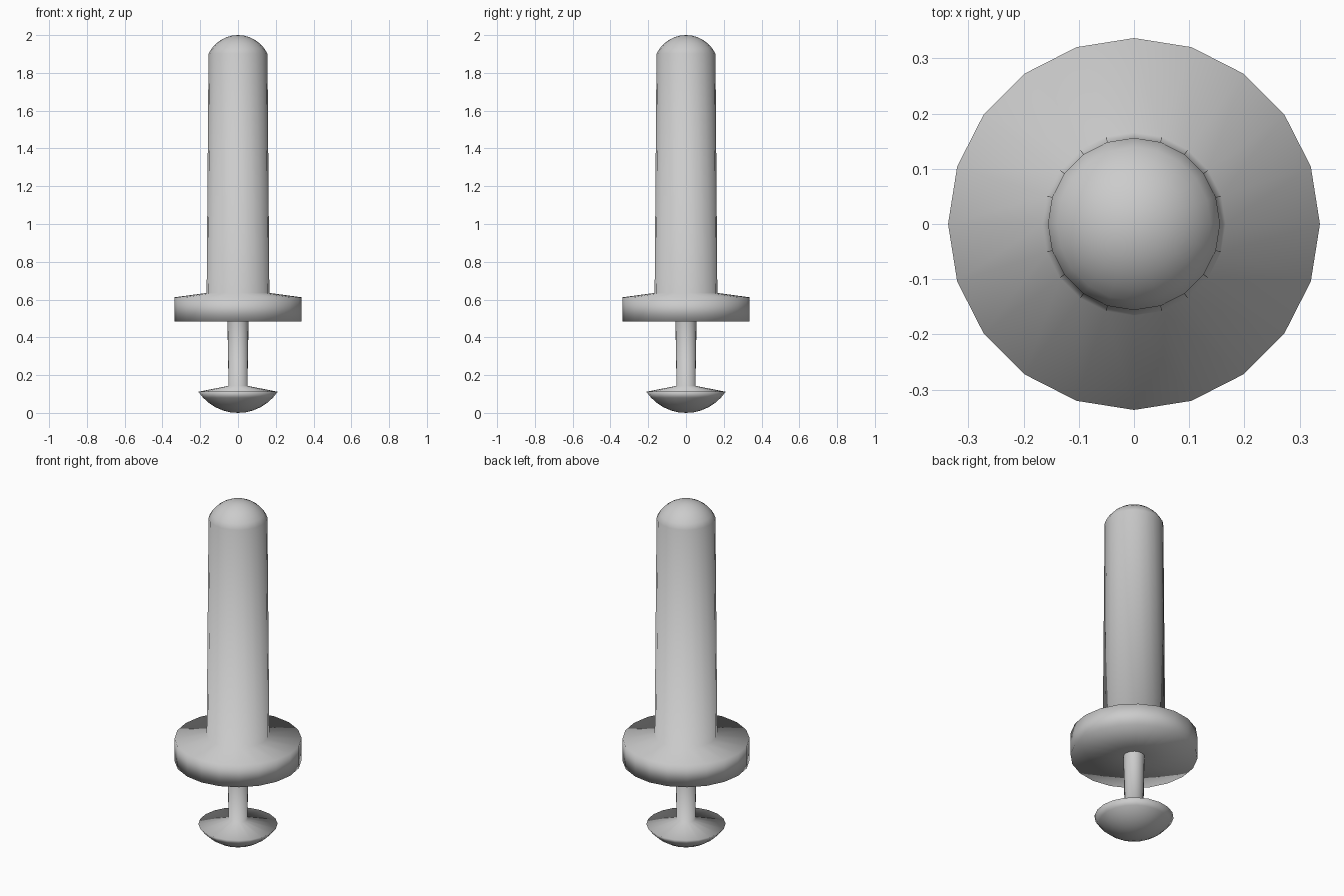
import bpy, bmesh, math

if "Cube" in bpy.data.objects:
    bpy.data.objects.remove(bpy.data.objects["Cube"])

SIDES = 20


def lathe(name, profile):
    """Revolve (radius, z) points, listed top to bottom, around the z axis."""
    bm = bmesh.new()
    rings = []
    for r, z in profile:
        if r < 1e-6:
            rings.append([bm.verts.new((0, 0, z))] * SIDES)
        else:
            rings.append([bm.verts.new((r * math.cos(2 * math.pi * i / SIDES),
                                        r * math.sin(2 * math.pi * i / SIDES), z))
                          for i in range(SIDES)])
    for a, b in zip(rings, rings[1:]):
        for i in range(SIDES):
            j = (i + 1) % SIDES
            corners = list(dict.fromkeys((a[i], b[i], b[j], a[j])))
            bm.faces.new(corners).smooth = True
    bmesh.ops.recalc_face_normals(bm, faces=bm.faces)
    mesh = bpy.data.meshes.new(name)
    bm.to_mesh(mesh)
    bm.free()
    obj = bpy.data.objects.new(name, mesh)
    bpy.context.collection.objects.link(obj)
    return obj


def cap(radius, height, steps):
    """Shallow spherical cap as (radius, depth below apex), apex first."""
    big = (radius ** 2 + height ** 2) / (2 * height)
    end = math.asin(radius / big)
    return [(big * math.sin(end * k / steps), big * (1 - math.cos(end * k / steps)))
            for k in range(steps + 1)]


# Domed, slightly tapered barrel with its wide collar
dome = [(r, 2.0 - d) for r, d in cap(0.156, 0.098, 6)]
lathe("barrel_and_collar", dome + [(0.166, 0.635), (0.337, 0.612),
                                   (0.337, 0.483), (0.056, 0.483)])

# Thin rod ending in a mushroom-shaped knob
knob = [(r, d) for r, d in reversed(cap(0.21, 0.112, 6))]
lathe("plunger_rod_and_knob", [(0.056, 0.483), (0.05, 0.143)] + knob)
